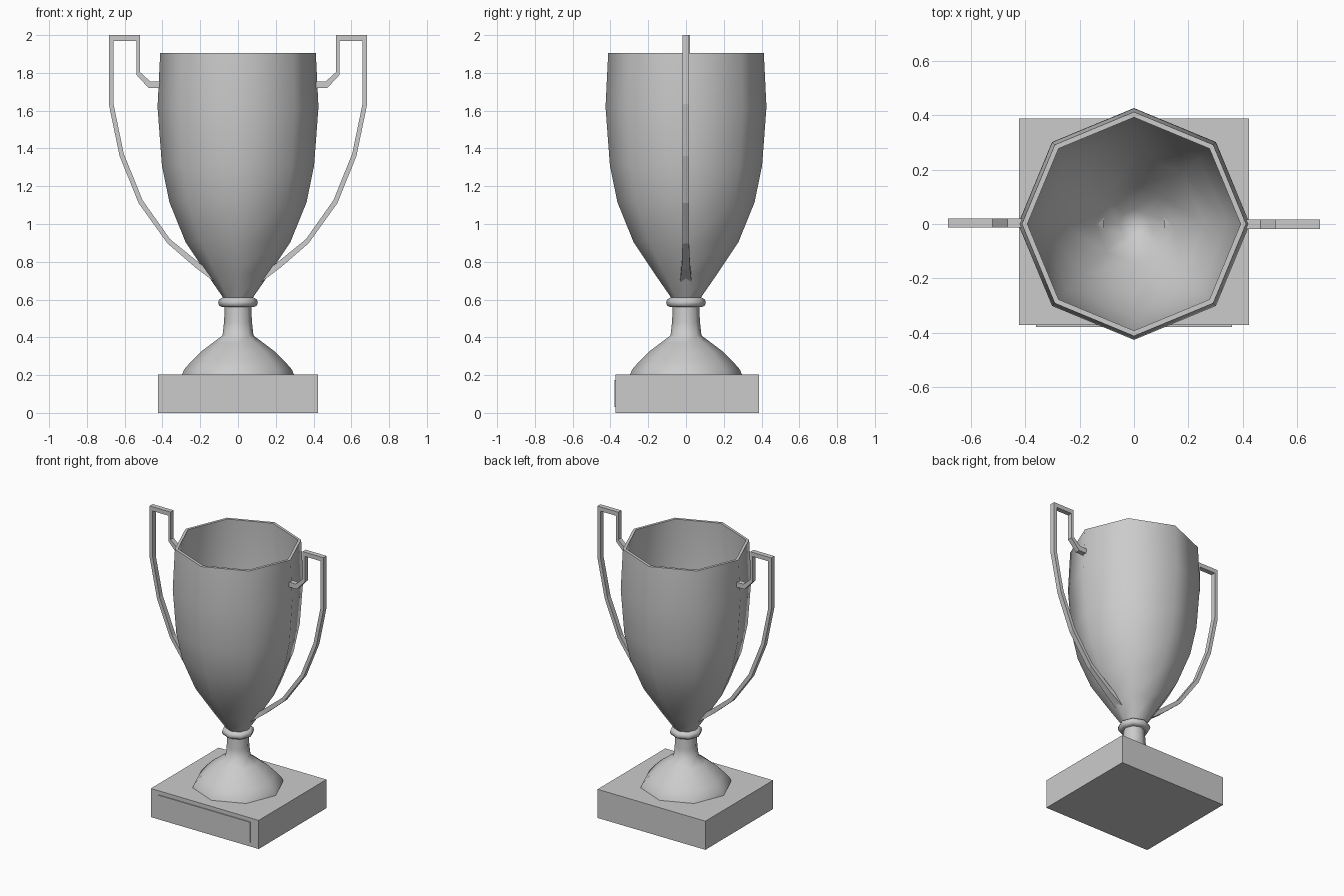
import bpy, bmesh, math

if "Cube" in bpy.data.objects:
    bpy.data.objects.remove(bpy.data.objects["Cube"])


def finish(name, bm, smooth=None):
    bmesh.ops.recalc_face_normals(bm, faces=bm.faces)
    me = bpy.data.meshes.new(name)
    bm.to_mesh(me)
    bm.free()
    ob = bpy.data.objects.new(name, me)
    bpy.context.collection.objects.link(ob)
    if smooth:
        bpy.ops.object.select_all(action='DESELECT')
        ob.select_set(True)
        bpy.context.view_layer.objects.active = ob
        bpy.ops.object.shade_smooth_by_angle(angle=math.radians(smooth))
    return ob


def box(name, lo, hi):
    bm = bmesh.new()
    bmesh.ops.create_cube(bm, size=1)
    for v in bm.verts:
        for i in range(3):
            v.co[i] = lo[i] if v.co[i] < 0 else hi[i]
    return finish(name, bm)


def lathe(name, profile, sides=8):
    bm = bmesh.new()
    vs = [bm.verts.new((r, 0, z)) for r, z in profile]
    es = [bm.edges.new(p) for p in zip(vs, vs[1:])]
    bmesh.ops.spin(bm, geom=vs + es, cent=(0, 0, 0), axis=(0, 0, 1),
                   angle=math.tau, steps=sides, use_duplicate=False)
    bmesh.ops.remove_doubles(bm, verts=bm.verts, dist=1e-4)
    return finish(name, bm, 50)


def handle(name, side, yc):
    # outer and inner outline of the bent strip, in the x-z plane
    outer = [(.40, 1.755), (.465, 1.755), (.52, 1.805), (.52, 2), (.684, 2),
             (.684, 1.635), (.627, 1.36), (.526, 1.11), (.373, .897),
             (.22, .765), (.12, .69)]
    inner = [(.40, 1.72), (.473, 1.72), (.538, 1.79), (.538, 1.97), (.66, 1.97),
             (.66, 1.64), (.605, 1.373), (.506, 1.127), (.36, .92),
             (.20, .79), (.11, .72)]
    half = [.017] * 9 + [.022, .031]
    bm = bmesh.new()
    rings = []
    for (xo, zo), (xi, zi), h in zip(outer, inner, half):
        rings.append([bm.verts.new((side * x, yc + y, z)) for x, z, y in
                      ((xo, zo, -h), (xo, zo, h), (xi, zi, h), (xi, zi, -h))])
    for a, b in zip(rings, rings[1:]):
        for i in range(4):
            j = (i + 1) % 4
            bm.faces.new((a[i], a[j], b[j], b[i]))
    bm.faces.new(rings[0])
    bm.faces.new(rings[-1])
    return finish(name, bm)


# square base with a name plate on the front
box("base", (-.423, -.372, 0), (.423, .387, .203))
box("plate", (-.36, -.379, .03), (.36, -.36, .175))

# flared foot and stem
lathe("foot_stem", [(0, .2), (.297, .2), (.285, .23), (.25, .27), (.195, .325),
                    (.135, .37), (.082, .41), (.074, .48), (.07, .565), (0, .565)])

# collar ring
lathe("collar", [(0, .56), (.085, .56), (.1, .568), (.105, .585),
                 (.1, .6), (.085, .61), (0, .61)])

# hollow cup
lathe("cup", [(0, .6), (.075, .605), (.165, .735), (.278, .905), (.363, 1.115),
              (.403, 1.31), (.426, 1.62), (.412, 1.905), (.392, 1.905),
              (.405, 1.62), (.383, 1.31), (.343, 1.12), (.26, .92),
              (.145, .755), (.055, .63), (0, .62)])

# two handles
handle("handle_right", 1, -.001)
handle("handle_left", -1, .004)
